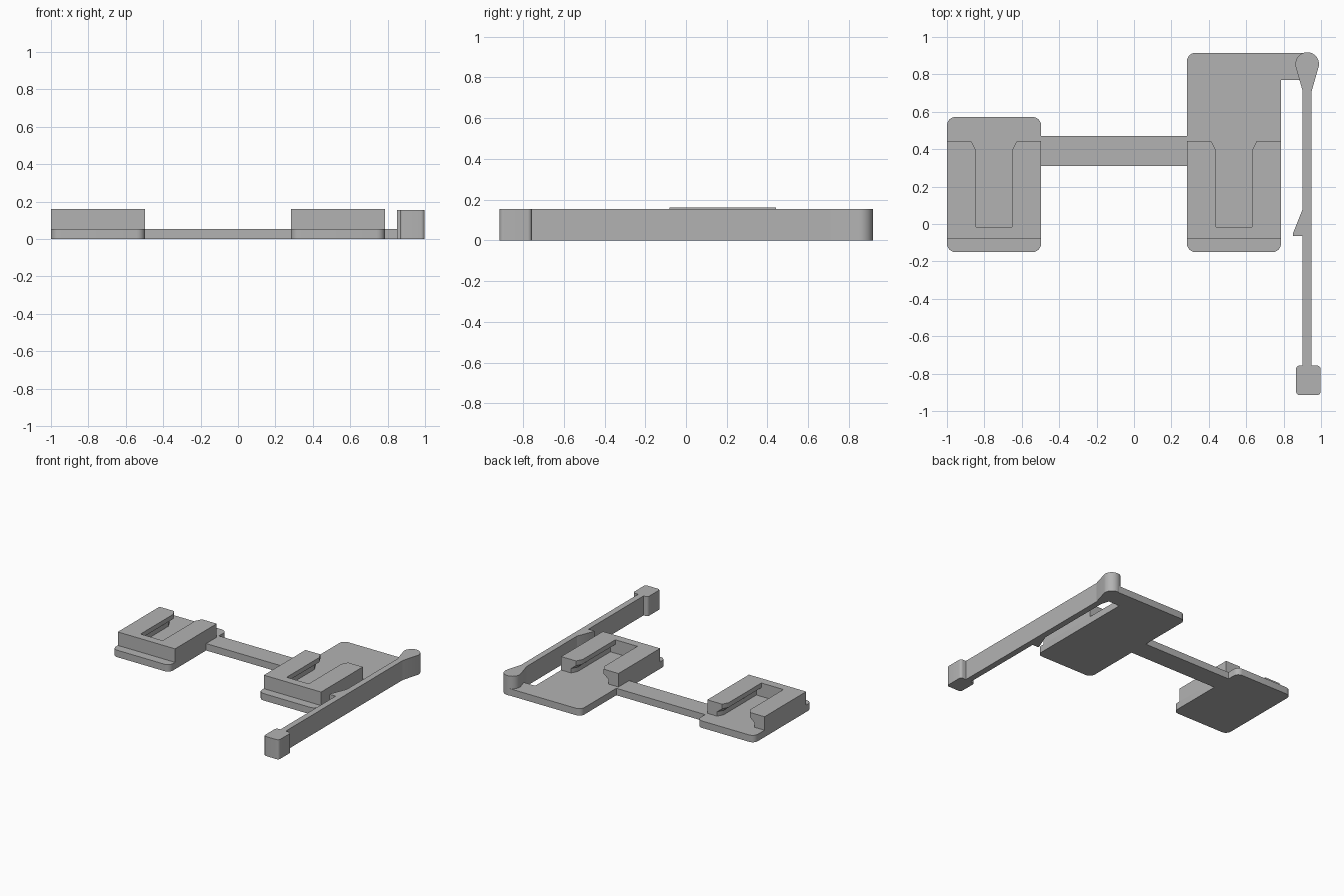
import bpy, bmesh, math
from mathutils import Vector

if "Cube" in bpy.data.objects:
    bpy.data.objects.remove(bpy.data.objects["Cube"])

grey = bpy.data.materials.new("plain grey")
grey.use_nodes = True
colour = (0.45, 0.45, 0.45, 1)
grey.diffuse_color = colour
grey.node_tree.nodes["Principled BSDF"].inputs["Base Color"].default_value = colour

PLATE_TOP = 0.055
BLOCK_TOP = 0.162
ARM_TOP = 0.155


def loft(name, layers):
    """Join matching outlines, given as (z, points), from bottom to top."""
    bm = bmesh.new()
    rings = [[bm.verts.new((x, y, z)) for x, y in pts] for z, pts in layers]
    n = len(rings[0])
    bm.faces.new(rings[0][::-1])
    bm.faces.new(rings[-1])
    for low, high in zip(rings, rings[1:]):
        for i in range(n):
            j = (i + 1) % n
            bm.faces.new((low[i], low[j], high[j], high[i]))
    bmesh.ops.recalc_face_normals(bm, faces=bm.faces)
    mesh = bpy.data.meshes.new(name)
    bm.to_mesh(mesh)
    bm.free()
    mesh.materials.append(grey)
    obj = bpy.data.objects.new(name, mesh)
    bpy.context.collection.objects.link(obj)
    bpy.ops.object.select_all(action="DESELECT")
    obj.select_set(True)
    bpy.context.view_layer.objects.active = obj
    bpy.ops.object.shade_smooth_by_angle(angle=math.radians(30))
    return obj


def extrude(name, pts, top):
    return loft(name, [(0, pts), (top, pts)])


def rounded(corners, steps=6):
    """Outline from right-angled corners (x, y, radius)."""
    pts = []
    for i, (x, y, r) in enumerate(corners):
        p = Vector((x, y))
        if r == 0:
            pts.append((x, y))
            continue
        before = (Vector(corners[i - 1][:2]) - p).normalized()
        after = (Vector(corners[(i + 1) % len(corners)][:2]) - p).normalized()
        centre = p + (before + after) * r
        for k in range(steps + 1):
            a = k / steps * math.pi / 2
            q = centre - after * r * math.cos(a) - before * r * math.sin(a)
            pts.append((q.x, q.y))
    return pts


def box(x0, x1, y0, y1, r=0):
    return rounded([(x0, y0, r), (x1, y0, r), (x1, y1, r), (x0, y1, r)])


# Base plates and the strip between them
R = 0.045
extrude("right_plate", box(-1, -0.497, -0.15, 0.572, R), PLATE_TOP)
extrude("left_plate", rounded([
    (0.283, -0.15, R), (0.786, -0.15, R), (0.786, 0.77, 0),
    (0.925, 0.77, 0), (0.925, 0.915, 0), (0.283, 0.915, R)]), PLATE_TOP)
extrude("connecting_strip", box(-0.497, 0.283, 0.31, 0.47), PLATE_TOP)


# Shoe blocks: slot open at the back, undercut below the lips
def shoe_outline(cx, w):
    half = [(0.2515, -0.08), (0.2515, 0.443), (w + 0.025, 0.443),
            (w, 0.395), (w, -0.015)]
    return ([(cx + x, y) for x, y in half] +
            [(cx - x, y) for x, y in reversed(half)])


for name, cx in (("right_shoe_block", -0.7485), ("left_shoe_block", 0.5345)):
    wide, narrow = shoe_outline(cx, 0.14), shoe_outline(cx, 0.097)
    loft(name, [(PLATE_TOP, wide), (0.09, wide),
                (0.125, narrow), (BLOCK_TOP, narrow)])

# Lever arm with a teardrop pivot, a catch tooth and an end grip
AX, AY, AR, AW = 0.926, 0.855, 0.063, 0.024
teardrop = [(AX - AW, 0.71), (AX + AW, 0.71)]
for k in range(25):
    a = math.radians(-12 + 204 * k / 24)
    teardrop.append((AX + AR * math.cos(a), AY + AR * math.sin(a)))
extrude("lever_pivot", teardrop, ARM_TOP)
extrude("lever_arm", box(AX - AW, AX + AW, -0.76, 0.71), ARM_TOP)
extrude("catch_tooth", [(AX - AW, 0.08), (0.85, -0.05), (0.85, -0.064),
                        (AX - AW, -0.064)], ARM_TOP)
extrude("lever_grip", box(0.866, 0.998, -0.915, -0.757, 0.02), ARM_TOP)
